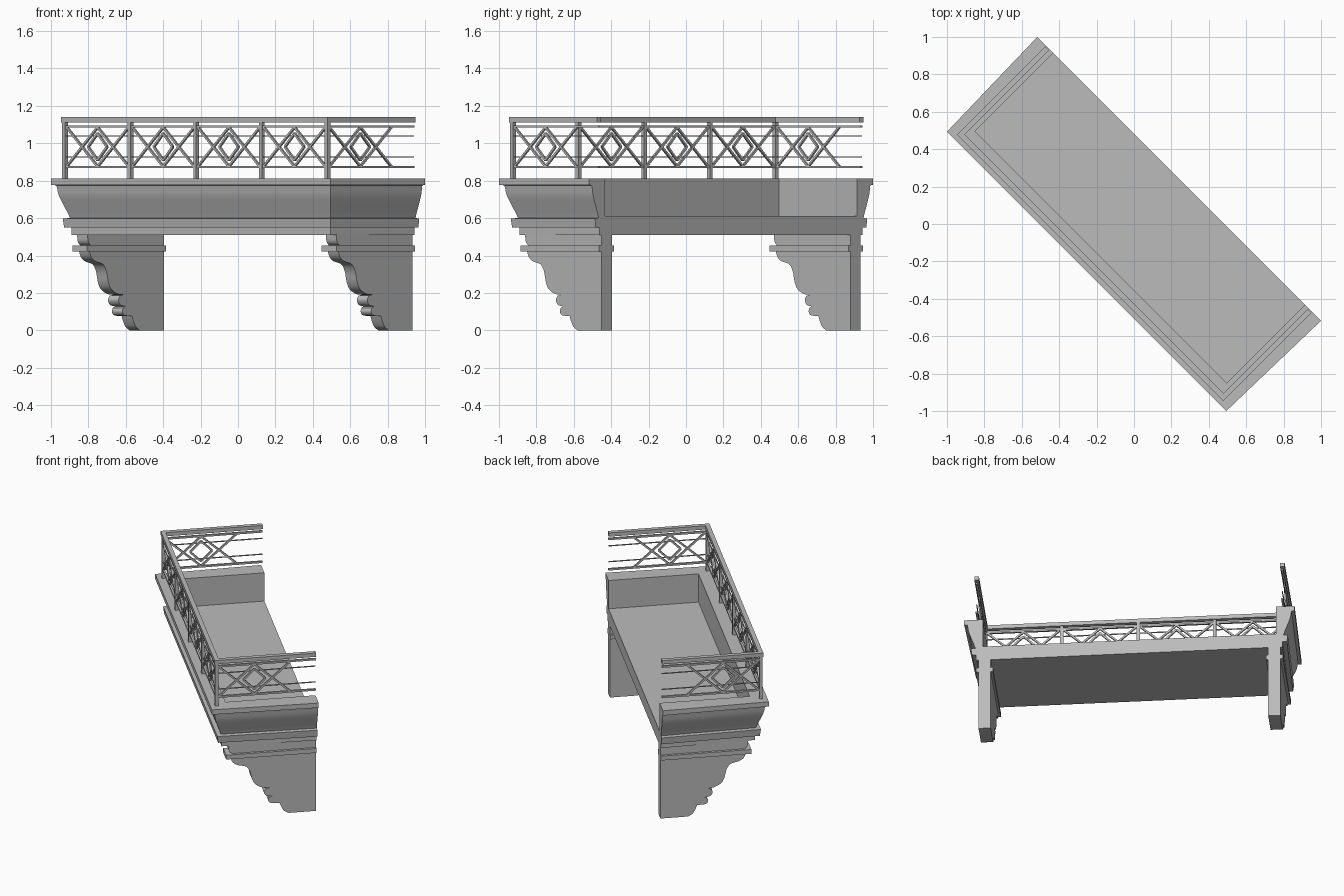
import bpy, bmesh, math
from mathutils import Matrix, Vector

cube = bpy.data.objects.get("Cube")
if cube:
    bpy.data.objects.remove(cube, do_unlink=True)

stone = bpy.data.materials.new("grey_stone")
stone.use_nodes = True
colour = (0.5, 0.5, 0.5, 1)
stone.diffuse_color = colour
stone.node_tree.nodes["Principled BSDF"].inputs["Base Color"].default_value = colour

# Everything is laid out square on, then the whole model is turned
TURN = Matrix.Rotation(math.radians(-45), 4, "Z")
BACK, FRONT = 0.341, -0.358


def finish(name, bm, smooth=False):
    bmesh.ops.recalc_face_normals(bm, faces=bm.faces)
    bm.transform(TURN)
    mesh = bpy.data.meshes.new(name)
    bm.to_mesh(mesh)
    bm.free()
    mesh.materials.append(stone)
    obj = bpy.data.objects.new(name, mesh)
    bpy.context.collection.objects.link(obj)
    if smooth:
        bpy.ops.object.select_all(action="DESELECT")
        obj.select_set(True)
        bpy.context.view_layer.objects.active = obj
        bpy.ops.object.shade_smooth_by_angle(angle=math.radians(35))


def loft(bm, rings):
    """Skin matching closed rings and cap both ends."""
    rows = [[bm.verts.new(p) for p in ring] for ring in rings]
    n = len(rows[0])
    for a, b in zip(rows, rows[1:]):
        for i in range(n):
            j = (i + 1) % n
            bm.faces.new((a[i], a[j], b[j], b[i]))
    bm.faces.new(rows[0])
    bm.faces.new(rows[-1][::-1])


def box(bm, low, high):
    size = [b - a for a, b in zip(low, high)]
    mid = [(a + b) / 2 for a, b in zip(low, high)]
    bmesh.ops.create_cube(bm, matrix=Matrix.Translation(mid) @ Matrix.Diagonal((*size, 1)))


def bar(bm, start, end, wide, tall=None):
    a, b = Vector(start), Vector(end)
    along = (b - a).normalized()
    side = along.cross(Vector((0, 0, 1)))
    side = side.normalized() if side.length > 0.01 else Vector((1, 0, 0))
    up = side.cross(along)
    s, t = side * wide / 2, up * (tall or wide) / 2
    loft(bm, [[p - s - t, p + s - t, p + s + t, p - s + t] for p in (a, b)])


def smooth_run(points, steps=4):
    """Catmull-Rom curve through the points."""
    pts = [Vector(p) for p in points]
    pts = [pts[0] * 2 - pts[1]] + pts + [pts[-1] * 2 - pts[-2]]
    out = []
    for a, b, c, d in zip(pts, pts[1:], pts[2:], pts[3:]):
        for k in range(steps):
            t = k / steps
            out.append((2 * b + (c - a) * t + (2 * a - 5 * b + 4 * c - d) * t * t
                        + (3 * b - a - 3 * c + d) * t ** 3) / 2)
    return out + [pts[-2]]


# Moulded cornice, swept around three sides: (inset, height)
PIT_X, PIT_Y = 0.952, -0.25
cove = smooth_run([(0.022, 0.765), (0.03, 0.72), (0.05, 0.663), (0.064, 0.625), (0.072, 0.6)])
section = [(0, 0.812), (0, 0.778), (0.02, 0.775), *cove,
           (0.044, 0.598), (0.05, 0.55), (0.078, 0.55), (0.078, 0.51)]
rings = []
for side, at_back in ((-1, True), (-1, False), (1, False), (1, True)):
    reach = 1.073 if at_back else 1.056
    ring = [(side * (reach - d), BACK if at_back else FRONT + d, z) for d, z in section]
    ring += [(side * PIT_X, BACK if at_back else PIT_Y, z) for z in (0.51, 0.812)]
    rings.append(ring)
bm = bmesh.new()
loft(bm, rings)
finish("cornice", bm, True)

# Sunken floor slab
bm = bmesh.new()
box(bm, (-PIT_X, PIT_Y, 0.51), (PIT_X, BACK, 0.61))
finish("floor_slab", bm)

# Scrolled brackets: runs of (reach forward, height)
runs = [
    [(0.237, 0.515), (0.232, 0.475), (0.215, 0.455)],
    [(0.222, 0.422), (0.207, 0.39), (0.177, 0.369), (0.12, 0.353), (0.094, 0.315),
     (0.079, 0.257), (0.056, 0.219), (0.01, 0.195), (-0.035, 0.19)],
    [(-0.01, 0.185), (0.003, 0.163), (-0.012, 0.136), (-0.05, 0.128)],
    [(-0.032, 0.12), (-0.027, 0.098), (-0.045, 0.08), (-0.1, 0.077)],
    [(-0.11, 0.05), (-0.13, 0.018), (-0.16, 0)],
]
outline = [p for run in runs for p in smooth_run(run)]
outline += [Vector((-BACK, 0)), Vector((-BACK, 0.515))]
for side, label in ((-1, "right"), (1, "left")):
    bm = bmesh.new()
    loft(bm, [[(side * x, -p.x, p.y) for p in outline] for x in (0.901, 0.98)])
    finish(label + "_bracket", bm, True)
    bm = bmesh.new()
    inner, outer = sorted((side * 0.886, side * 0.9975))
    box(bm, (inner, -0.254, 0.422), (outer, BACK, 0.453))
    finish(label + "_bracket_band", bm)

# Railing layout
RX, RY, REND = 0.9925, -0.316, 0.335
BAY = RX / 2
path = [(-RX, REND), (-RX, RY), (RX, RY), (RX, REND)]


def rails(name, z, wide, tall):
    """One rail running around the three sides, mitred at the corners."""
    bm = bmesh.new()
    h, t = wide / 2, tall / 2
    rings = []
    for i, (x, y) in enumerate(path):
        s = math.copysign(1, x)
        drop = h if i in (1, 2) else 0
        rings.append([(x + s * h, y - drop, z - t), (x - s * h, y + drop, z - t),
                      (x - s * h, y + drop, z + t), (x + s * h, y - drop, z + t)])
    loft(bm, rings)
    finish(name, bm)


rails("handrail", 1.126, 0.03, 0.027)
rails("upper_rail", 1.09, 0.014, 0.012)
rails("lower_rail", 0.873, 0.014, 0.012)
rails("upper_thin_rail", 1.04, 0.006, 0.006)
rails("lower_thin_rail", 0.927, 0.006, 0.006)

# Posts
bm = bmesh.new()
for i in range(5):
    x = -RX + i * BAY
    box(bm, (x - 0.011, RY - 0.011, 0.805), (x + 0.011, RY + 0.011, 1.12))
finish("railing_posts", bm)

# Crossed bars and inner diamond of each bay
bays = [(Vector((-RX + i * BAY, RY, 0)), Vector((1, 0, 0))) for i in range(4)]
bays += [(Vector((s * RX, RY, 0)), Vector((0, 1, 0))) for s in (-1, 1)]
bm = bmesh.new()
MID, HALF = 0.981, 0.105
for origin, along in bays:
    def at(s, z):
        return origin + along * (BAY / 2 + s) + Vector((0, 0, MID + z))
    for s in (-1, 1):
        for v in (-1, 1):
            bar(bm, at(s * (BAY / 2 - 0.014), -v * HALF), at(0, v * HALF), 0.012)
            bar(bm, at(s * 0.072, 0), at(0, v * 0.072), 0.012)
finish("railing_lattice", bm)
